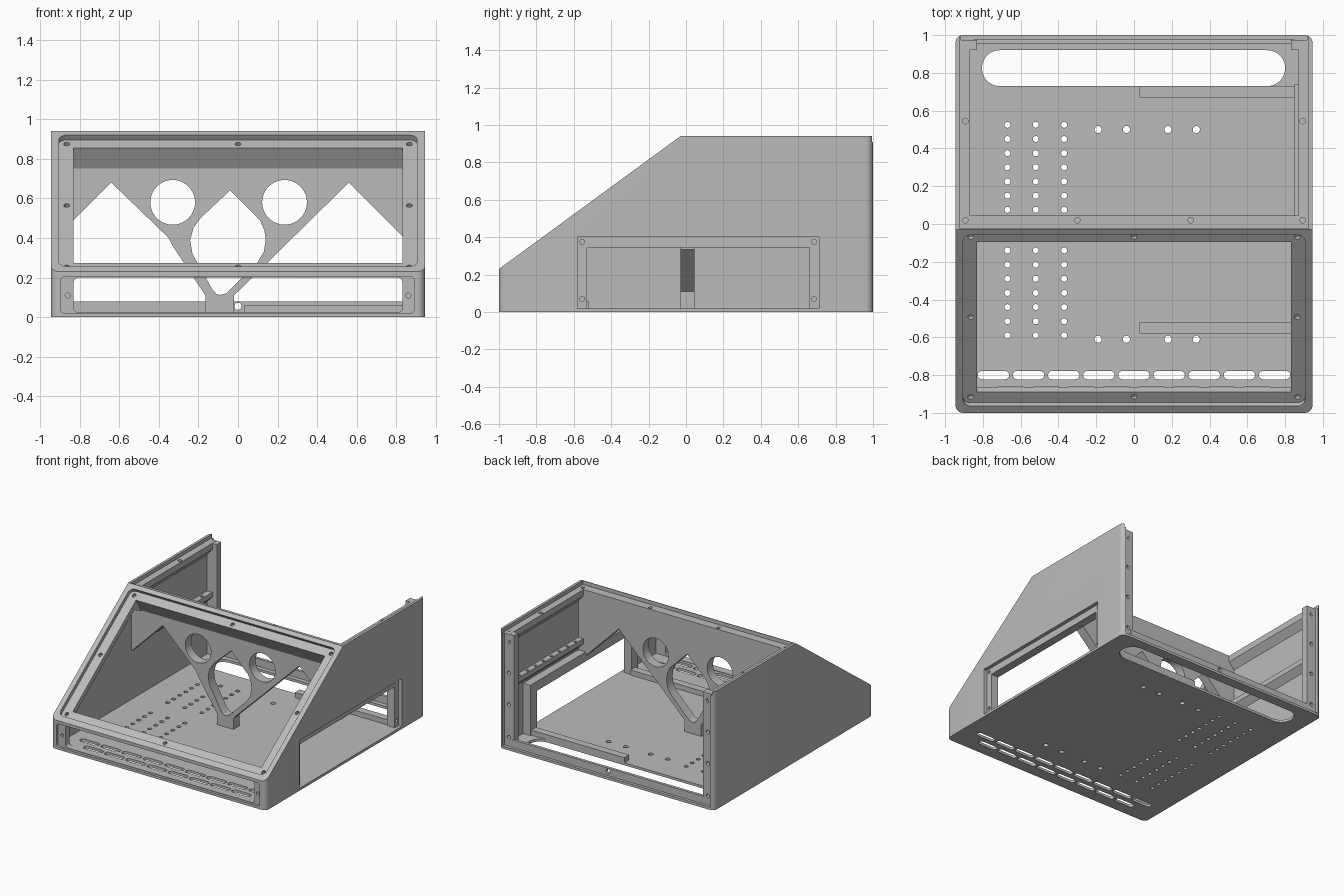
import bpy, bmesh, math

cube = bpy.data.objects.get("Cube")
if cube:
    bpy.data.objects.remove(cube, do_unlink=True)

grey = bpy.data.materials.new("light grey")
grey.use_nodes = True
grey.diffuse_color = (0.5, 0.5, 0.5, 1)
grey.node_tree.nodes["Principled BSDF"].inputs["Base Color"].default_value = (0.5, 0.5, 0.5, 1)

# Main dimensions
W, IN, OPEN = 0.945, 0.915, 0.83     # outer wall, inner wall, flange opening
FLOOR, TOP = 0.02, 0.94
RUN, RISE = 0.97, 0.71               # slope of the front
LEN = math.hypot(RUN, RISE)
CY, CZ = RUN / LEN, RISE / LEN


def slope(s, d):
    """Side-view point: s along the slope, d inward from it."""
    return (-1 + CY * s + CZ * d, 0.23 + CZ * s - CY * d)


# Placement of a 2D profile (u, v) swept along t
def along_x(u, v, t): return (t, u, v)
def along_y(u, v, t): return (u, t, v)
def along_z(u, v, t): return (u, v, t)
def into_slope(u, v, t): return (u, *slope(v, t))


def circle(u, v, r, n=16):
    return [(u + r * math.cos(2 * math.pi * i / n), v + r * math.sin(2 * math.pi * i / n))
            for i in range(n)]


def rounded(u0, v0, u1, v1, r, n=6):
    pts = []
    corners = [(u1 - r, v1 - r), (u0 + r, v1 - r), (u0 + r, v0 + r), (u1 - r, v0 + r)]
    for k, (cu, cv) in enumerate(corners):
        for i in range(n + 1):
            a = math.pi / 2 * (k + i / n)
            pts.append((cu + r * math.cos(a), cv + r * math.sin(a)))
    return pts


def box(u0, v0, u1, v1):
    return [(u0, v0), (u1, v0), (u1, v1), (u0, v1)]


def sweep(name, loops, place, a, b, corner=0):
    bm = bmesh.new()
    for pts in loops:
        lo = [bm.verts.new(place(u, v, a)) for u, v in pts]
        hi = [bm.verts.new(place(u, v, b)) for u, v in pts]
        bm.faces.new(lo)
        bm.faces.new(hi[::-1])
        for i in range(len(pts)):
            j = (i + 1) % len(pts)
            bm.faces.new((lo[j], lo[i], hi[i], hi[j]))
    bmesh.ops.recalc_face_normals(bm, faces=bm.faces)
    if corner:
        upright = [e for e in bm.edges
                   if all(abs(v.co.y) > 0.99 for v in e.verts)
                   and abs(e.verts[0].co.z - e.verts[1].co.z) > 0.1]
        bmesh.ops.bevel(bm, geom=upright, offset=corner, segments=6, profile=0.5, affect='EDGES')
    mesh = bpy.data.meshes.new(name)
    bm.to_mesh(mesh)
    bm.free()
    mesh.materials.append(grey)
    obj = bpy.data.objects.new(name, mesh)
    bpy.context.collection.objects.link(obj)
    return obj


def activate(obj):
    bpy.ops.object.select_all(action='DESELECT')
    obj.select_set(True)
    bpy.context.view_layer.objects.active = obj


def cut(obj, loops, place, a, b):
    tool = sweep("cutter", loops, place, a, b)
    tool.hide_render = True
    mod = obj.modifiers.new("cut", 'BOOLEAN')
    mod.operation, mod.solver, mod.object = 'DIFFERENCE', 'EXACT', tool
    activate(obj)
    bpy.ops.object.modifier_apply(modifier=mod.name)
    bpy.data.objects.remove(tool, do_unlink=True)


# Shell: solid wedge with rounded uprights
shell = sweep("enclosure_shell", [[(-1, 0), (-1, 0.23), (-0.03, TOP), (1, TOP), (1, 0)]],
              along_x, -W, W, 0.04)

# Front and rear cavities leave the walls, floor and divider
cut(shell, [[(-0.93, FLOOR), (-0.93, 0.194), (-0.12, 0.787), (-0.03, 0.745), (-0.03, FLOOR)]],
    along_x, -IN, IN)
cut(shell, [box(0.045, FLOOR, 1.2, 1.2)], along_x, -IN, IN)
cut(shell, [box(-0.925, -0.025, 0.925, 1.2)], along_z, 0.91, 1.2)

# Sloped front: panel recess, opening, screw holes
cut(shell, [rounded(-0.905, 0.045, 0.905, 1.167, 0.04)], into_slope, -0.1, 0.03)
cut(shell, [[slope(0.115, -0.1), slope(1.1, -0.1), slope(1.1, 0.03),
             (-0.03, 0.75), (-0.03, 0.5), slope(0.115, 0.1)]], along_x, -OPEN, OPEN)
screws = [(x, s) for x in (-0.865, 0, 0.865) for s in (0.083, 0.607, 1.132) if x or s != 0.607]
cut(shell, [circle(x, s, 0.015) for x, s in screws], into_slope, 0, 0.055)

# Lower front: recess, opening, screw holes
cut(shell, [rounded(-0.895, FLOOR, 0.89, 0.205, 0.02)], along_y, -1.1, -0.98)
cut(shell, [rounded(-OPEN, 0.024, OPEN, 0.2, 0.025)], along_y, -1.1, -0.92)
cut(shell, [circle(x, 0.11, 0.013) for x in (-0.86, 0.86)], along_y, -1.1, -0.95)

# Divider: side cutouts, teardrop and round holes
left_gap = [(-IN, 0.405), (-0.64, 0.68), (-0.35, 0.4), (-0.33, 0.36), (-0.165, 0.11),
            (-0.165, FLOOR), (-IN, FLOOR)]
right_gap = [(-0.02, FLOOR), (-0.02, 0.11), (0.56, 0.68), (IN, 0.325), (IN, FLOOR)]
teardrop = [(-0.04, 0.64), (-0.19, 0.5), (-0.225, 0.45), (-0.242, 0.39), (-0.23, 0.32),
            (-0.13, 0.14), (-0.11, 0.118), (-0.09, 0.112), (-0.06, 0.12), (0.1, 0.28),
            (0.13, 0.33), (0.14, 0.39), (0.133, 0.44), (0.11, 0.49)]
cut(shell, [left_gap, right_gap, teardrop, circle(-0.33, 0.58, 0.113, 40),
            circle(0.235, 0.58, 0.113, 40)], along_y, -0.04, 0.055)
cut(shell, [circle(x, 0.02, 0.015) for x in (-0.893, -0.3, 0.3, 0.893)], along_z, 0.86, 1)

# Floor: rear slot, two vent rows, mounting holes
holes = [rounded(-0.805, 0.73, 0.8, 0.92, 0.094, 10)]
holes += [rounded(x - 0.083, y - 0.022, x + 0.083, y + 0.022, 0.0215)
          for y, n in ((-0.8, 9), (-0.885, 8))
          for x in [0.186 * (i - (n - 1) / 2) for i in range(n)]]
holes += [circle(x, y - 0.075 * i, 0.016, 12) for x in (-0.67, -0.52, -0.37)
          for y in (0.525, -0.14) for i in range(7)]
holes += [circle(x, y, 0.019) for x in (-0.19, -0.04, 0.18, 0.33) for y in (0.5, -0.61)]
cut(shell, holes, along_z, -0.1, 0.03)

# Side window: recess through the wall and an inner frame behind it
cut(shell, [box(-0.58, FLOOR, 0.71, 0.4)], along_x, 0.905, 1.1)
frame = sweep("side_window_frame", [box(-0.61, 0.01, 0.74, 0.42)], along_x, 0.85, 0.916)
cut(frame, [box(-0.53, FLOOR, 0.66, 0.345)], along_x, 0.8, 1)
cut(frame, [circle(y, z, 0.013) for y in (-0.555, 0.685) for z in (0.07, 0.375)],
    along_x, 0.88, 1)
parts = [shell, frame]

# Guide bars on the floor
for name, y in (("front_guide_bar", -0.58), ("rear_guide_bar", 0.67)):
    parts.append(sweep(name, [box(0.03, y, 0.852, y + 0.06)], along_z, 0.01, 0.06))

# Rear lip with a screw hole
lip = sweep("rear_lip", [box(-0.85, 0.01, 0.85, 0.08)], along_y, 0.955, 0.978)
cut(lip, [circle(0, 0.055, 0.018)], along_y, 0.9, 1.1)
parts.append(lip)

# Rails, ledges and posts on both walls
for side, k in (("left", 1), ("right", -1)):
    rail = sweep(side + "_top_rail", [[(k * 0.87, 0.91), (k * 0.92, 0.91), (k * 0.92, 0.8),
                                       (k * 0.87, 0.86)]], along_y, 0.04, 0.975)
    cut(rail, [circle(k * 0.893, y, 0.015) for y in (0.545, 0.945)], along_z, 0.88, 1)
    ledge = sweep(side + "_ledge", [[(k * 0.87, 0.52), (k * 0.92, 0.52), (k * 0.92, 0.43),
                                     (k * 0.87, 0.48)]], along_y, 0.04, 0.93)
    cut(ledge, [circle(k * 0.89, 0.12 + 0.1 * i, 0.012, 12) for i in range(8)],
        along_z, 0.49, 0.6)
    post = sweep(side + "_rear_post", [box(k * OPEN, 0.92, k * 0.92, 0.975)],
                 along_z, 0.01, 0.909)
    cut(post, [circle(k * 0.875, z, 0.015) for z in (0.09, 0.35, 0.6, 0.85)],
        along_y, 0.94, 1.1)
    parts += [rail, ledge, post]

for part in parts:
    activate(part)
    bpy.ops.object.shade_smooth_by_angle(angle=math.radians(30))
